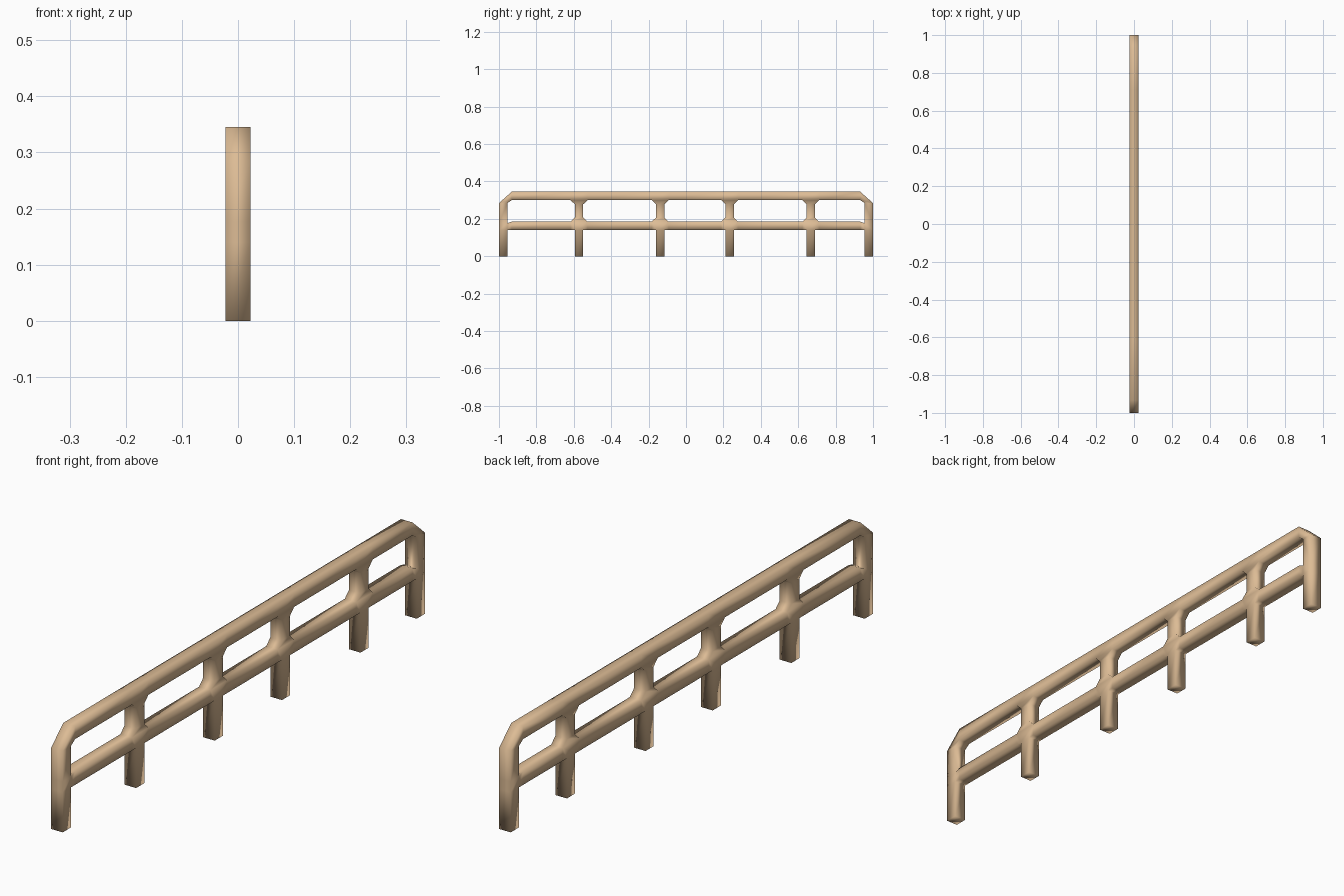
import bpy, bmesh

if "Cube" in bpy.data.objects:
    bpy.data.objects.remove(bpy.data.objects["Cube"])

R = 0.0225          # half thickness of every bar
F = 0.045           # half width of the flared joints
Z_LOW, Z_RAIL = 0.14, 0.185      # lower rail
Z_TOP0, Z_TOP1 = 0.30, 0.345     # top rail
POSTS = (-0.572, -0.138, 0.233, 0.667)

bm = bmesh.new()


def cell(*pts):
    """One flat panel of the side silhouette, given as (y, z) corners."""
    bm.faces.new([bm.verts.new((-R, y, z)) for y, z in pts])


def box(y0, y1, z0, z1):
    cell((y0, z0), (y1, z0), (y1, z1), (y0, z1))


# end posts with chamfered corners into the top rail
for s in (-1, 1):
    o, i, b = s, s * 0.955, s * 0.932
    box(o, i, 0, Z_LOW)
    cell((o, Z_LOW), (i, Z_LOW), (i, 0.177), (o, 0.177))
    box(o, i, 0.177, 0.284)
    cell((o, 0.284), (i, 0.284), (b, Z_TOP0), (b, Z_TOP1))
    # tapered end of the lower rail
    cell((i, Z_LOW), (b, Z_LOW), (b, Z_RAIL), (i, 0.177))

# middle posts with flared joints
for c in POSTS:
    box(c - R, c + R, 0, Z_LOW)
    cell((c - F, Z_LOW), (c - R, Z_LOW), (c - F, Z_RAIL))
    cell((c - R, Z_LOW), (c + R, Z_LOW), (c + F, Z_RAIL), (c - F, Z_RAIL))
    cell((c + R, Z_LOW), (c + F, Z_LOW), (c + F, Z_RAIL))
    cell((c - F, Z_RAIL), (c + F, Z_RAIL), (c + R, 0.207), (c - R, 0.207))
    box(c - R, c + R, 0.207, 0.278)
    cell((c - R, 0.278), (c + R, 0.278), (c + F, Z_TOP0), (c - F, Z_TOP0))
    box(c - F, c + F, Z_TOP0, Z_TOP1)

# rail spans between the joints
starts = [-0.932] + [c + F for c in POSTS]
ends = [c - F for c in POSTS] + [0.932]
for a, b in zip(starts, ends):
    box(a, b, Z_LOW, Z_RAIL)
    box(a, b, Z_TOP0, Z_TOP1)

# weld the panels and give them thickness
bmesh.ops.remove_doubles(bm, verts=bm.verts, dist=0.0005)
bmesh.ops.recalc_face_normals(bm, faces=bm.faces)
back = list(bm.faces)
geo = bmesh.ops.extrude_face_region(bm, geom=back, use_keep_orig=True)["geom"]
bmesh.ops.translate(bm, vec=(2 * R, 0, 0),
                    verts=[g for g in geo if isinstance(g, bmesh.types.BMVert)])
bmesh.ops.recalc_face_normals(bm, faces=bm.faces)
for f in bm.faces:
    f.smooth = True      # soft shading over the square bars

mesh = bpy.data.meshes.new("guard_rail")
bm.to_mesh(mesh)
bm.free()
rail = bpy.data.objects.new("guard_rail", mesh)
bpy.context.collection.objects.link(rail)

wood = bpy.data.materials.new("tan_wood")
wood.diffuse_color = (0.72, 0.50, 0.30, 1)
wood.use_nodes = True
wood.node_tree.nodes["Principled BSDF"].inputs["Base Color"].default_value = wood.diffuse_color
mesh.materials.append(wood)
